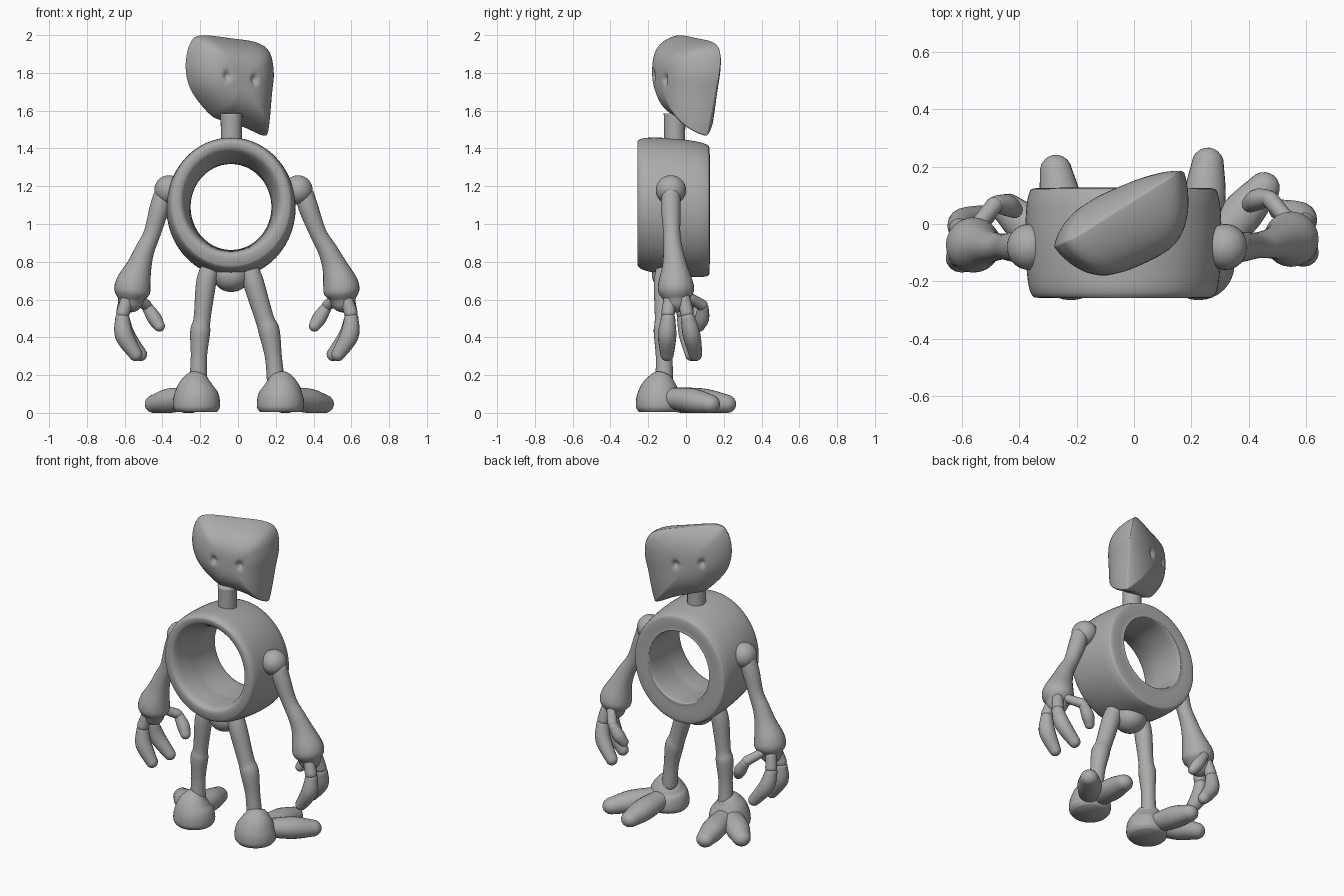
import bpy, bmesh, math
from mathutils import Vector

if "Cube" in bpy.data.objects:
    bpy.data.objects.remove(bpy.data.objects["Cube"])

mat = bpy.data.materials.new("warm grey")
mat.diffuse_color = (0.42, 0.41, 0.395, 1)
mat.use_nodes = True
mat.node_tree.nodes["Principled BSDF"].inputs["Base Color"].default_value = mat.diffuse_color


def spline(pts, n, cyclic=False):
    """Catmull-Rom through pts with n steps per span."""
    P = [Vector(p) for p in pts]
    m, out = len(P), []
    for i in range(m if cyclic else m - 1):
        if cyclic:
            a, b, c, d = (P[(i + k) % m] for k in (-1, 0, 1, 2))
        else:
            a, b, c, d = (P[min(max(i + k, 0), m - 1)] for k in (-1, 0, 1, 2))
        for j in range(n):
            t = j / n
            out.append(0.5 * (2 * b + (c - a) * t + (2 * a - 5 * b + 4 * c - d) * t * t
                              + (3 * b - a - 3 * c + d) * t ** 3))
    if not cyclic:
        out.append(P[-1])
    return out


def loft(name, rings, cyclic=False):
    """Skin a list of equal-length closed rings."""
    bm = bmesh.new()
    R = [[bm.verts.new(p) for p in ring] for ring in rings]
    n = len(R[0])
    for i in range(len(R) if cyclic else len(R) - 1):
        A, B = R[i], R[(i + 1) % len(R)]
        for j in range(n):
            k = (j + 1) % n
            bm.faces.new((A[j], A[k], B[k], B[j]))
    if not cyclic:
        bm.faces.new(R[0])
        bm.faces.new(R[-1])
    bmesh.ops.recalc_face_normals(bm, faces=bm.faces)
    for f in bm.faces:
        f.smooth = True
    me = bpy.data.meshes.new(name)
    bm.to_mesh(me)
    bm.free()
    me.materials.append(mat)
    ob = bpy.data.objects.new(name, me)
    bpy.context.collection.objects.link(ob)
    return ob


def tube(name, pts, ref=(0, 1, 0), flat=1.0, caps=True, n=24):
    """Rounded limb along (x, y, z, radius) points, never below the floor."""
    S = spline([Vector(p) for p in pts], 6)
    C = [(Vector(s[:3]), s[3]) for s in S]
    T = [(C[min(i + 1, len(C) - 1)][0] - C[max(i - 1, 0)][0]).normalized() for i in range(len(C))]
    items = [(c, r, t) for (c, r), t in zip(C, T)]
    if caps:
        angs = [math.radians(a) for a in (18, 36, 54, 70, 84)]
        (c0, r0, t0), (c1, r1, t1) = items[0], items[-1]
        items = ([(c0 - t0 * r0 * math.sin(a), r0 * math.cos(a), t0) for a in reversed(angs)] + items
                 + [(c1 + t1 * r1 * math.sin(a), r1 * math.cos(a), t1) for a in angs])
    rings = []
    for c, r, t in items:
        u = t.cross(Vector(ref)).normalized()
        w = u.cross(t)
        ring = []
        for k in range(n):
            a = 2 * math.pi * k / n
            p = c + u * r * math.cos(a) + w * r * flat * math.sin(a)
            p.z = max(p.z, 0)
            ring.append(p)
        rings.append(ring)
    return loft(name, rings)


def ball(name, c, r):
    rings = []
    for i in range(17):
        a = math.pi * (0.01 + 0.98 * i / 16)
        rings.append([(c[0] + r[0] * math.sin(a) * math.cos(b), c[1] + r[1] * math.sin(a) * math.sin(b),
                       c[2] + r[2] * math.cos(a)) for b in (math.tau * k / 32 for k in range(32))])
    return loft(name, rings)


# Head: full shell with a rim, turned about z, with small eye dents
outline = [(-.285, 1.85), (-.262, 1.95), (-.2, 1.998), (0, 1.982), (.15, 1.96), (.215, 1.91), (.232, 1.8),
           (.215, 1.68), (.188, 1.5), (.165, 1.468), (.06, 1.51), (-.04, 1.54), (-.13, 1.57),
           (-.225, 1.665), (-.272, 1.75)]
rim = spline(outline, 7, True)
ca, sa = math.cos(math.radians(24)), math.sin(math.radians(24))
centre = Vector((-.03, 1.77))
clamp = lambda x: min(max(x, 0), 1)
eyes = [(-.12, 1.785), (.035, 1.765)]


def head_ring(s, side):
    ring = []
    for q in rim:
        vr = -.04 - .06 * clamp((q.x + .2) / .4) * clamp((q.y - 1.47) / .4)
        p = centre + (q - centre) * s
        lift = (1 - s ** 3.2) ** .72 if side > 0 else (1 - s ** 2.6) ** .8
        v = vr + (side * .14 - vr) * lift
        for e in eyes:
            d2 = ((p.x - e[0]) / .014) ** 2 + ((p.y - e[1]) / .024) ** 2
            v -= side * .025 * math.exp(-d2)
        ring.append((ca * p.x + sa * v, sa * p.x - ca * v, p.y))
    return ring


steps = [.02 + .98 * math.sin(math.pi / 2 * i / 30) for i in range(31)]
loft("head", [head_ring(s, 1) for s in steps] + [head_ring(s, -1) for s in reversed(steps[:-1])])

# Neck
tube("neck", [(-.035, -.06, 1.42, .056), (-.035, -.06, 1.5, .056), (-.035, -.06, 1.585, .058)], caps=False)

# Torso: thick open ring around the y axis, with a funnel at the front and a heavier lower lip
profile = [(.305, -.257), (.335, -.25), (.352, -.2), (.362, -.07), (.358, .05), (.348, .105), (.33, .124),
           (.25, .124), (.229, .115), (.227, .0), (.235, -.1), (.255, -.18), (.28, -.24)]
prof = spline(profile, 4, True)
rings = []
for k in range(80):
    a = math.tau * k / 80
    ring = []
    for p in prof:
        r = p.x
        if r < .325:
            r += .02 * math.sin(a) * clamp((-.08 - p.y) / .15) - .012 * clamp((-.08 - p.y) / .15)
        ring.append((-.037 + r * .945 * math.cos(a), p.y, 1.09 + r * 1.005 * math.sin(a) - .1 * (p.y + .07)
                     * clamp((p.x - .23) / .1)))
    rings.append(ring)
loft("torso_ring", rings, True)
ball("pelvis", (-.035, -.08, .73), (.1, .1, .09))

# Legs, heels and toes
sides = [("left", [(-.15, -.11, .76, .05), (-.17, -.115, .68, .053), (-.19, -.115, .5, .045),
                   (-.2, -.115, .43, .053), (-.207, -.115, .3, .043), (-.21, -.115, .17, .047)],
          (-.22, -.14), (-.272, .185), (-.438, .05)),
         ("right", [(.06, -.11, .76, .05), (.085, -.115, .68, .055), (.14, -.115, .5, .05),
                    (.165, -.115, .43, .056), (.187, -.115, .3, .045), (.2, -.115, .17, .047)],
          (.225, -.14), (.257, .21), (.452, .125))]
for side, leg, (hx, hy), t1, t2 in sides:
    tube(side + "_leg", leg)
    tube(side + "_heel", [(hx, hy, .005, .108), (hx, hy, .03, .124), (hx, hy, .08, .122), (hx, hy + .005, .13, .104),
                          (hx * .97, hy + .015, .17, .076), (hx * .93, hy + .025, .195, .05)], caps=False, n=32)
    for i, (tx, ty) in enumerate((t1, t2)):
        d = Vector((tx - hx, ty - hy))
        a, b = Vector((hx, hy)) + d * .2, Vector((hx, hy)) + d * .65
        tube(f"{side}_toe_{i + 1}", [(a.x, a.y, .08, .06), (b.x, b.y, .064, .073), (tx, ty, .048, .056)],
             ref=(0, 0, 1), flat=.9)

# Arms and hands: described on the right, mirrored with a small shift
fingers = {"front_finger": [[(.575, -.085, .6, .034), (.597, -.095, .53, .036)],
                            [(.6, -.095, .5, .038), (.59, -.1, .41, .049), (.53, -.1, .31, .036)]],
           "back_finger": [[(.585, -.01, .6, .034), (.597, .005, .53, .036)],
                           [(.6, .01, .5, .038), (.58, .03, .41, .047), (.505, .05, .31, .036)]],
           "thumb": [[(.53, .02, .61, .027), (.475, .085, .57, .03)],
                     [(.465, .09, .555, .03), (.43, .085, .5, .038), (.405, .07, .46, .03)]]}
arm = [(.355, -.08, 1.15, .05), (.375, -.08, 1.08, .052), (.425, -.075, .95, .045), (.475, -.068, .86, .052),
       (.51, -.06, .78, .066), (.54, -.055, .69, .092), (.55, -.052, .64, .094), (.555, -.05, .6, .068)]
for side, sgn, off, dy in (("right", 1, 0, 0), ("left", -1, -.012, -.02)):
    place = lambda pts: [(sgn * x + off, y + dy * clamp((1 - z) * 4), z, r) for x, y, z, r in pts]
    ball(side + "_shoulder", (sgn * .318 + off * 4, -.08, 1.18), (.077, .08, .078))
    tube(side + "_arm", place([(x + (.03 if sgn < 0 else 0) * clamp((z - .8) * 4), y, z, r) for x, y, z, r in arm]))
    for name, segs in fingers.items():
        for i, seg in enumerate(segs):
            tube(f"{side}_{name}_{i + 1}", place(seg), n=16, ref=(0, 1, 0) if name != "thumb" else (0, 0, 1))
